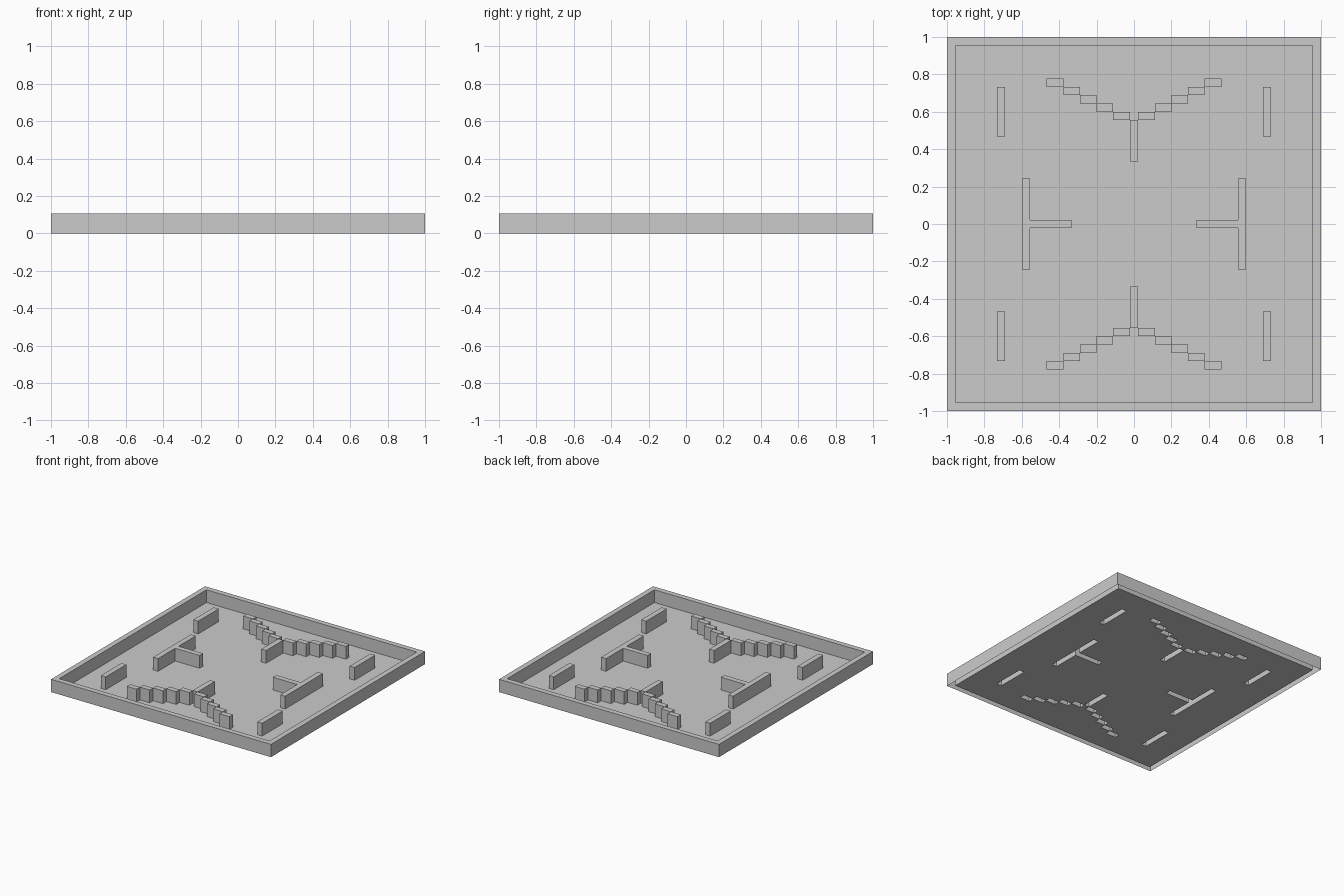
import bpy, bmesh

if "Cube" in bpy.data.objects:
    bpy.data.objects.remove(bpy.data.objects["Cube"])

N = 45               # the tray is laid out on a 45 x 45 cell grid
C = 2.0 / N          # cell size
H = 0.105            # wall height
M = N // 2           # the centre cell is (0, 0), the edge cells are +-M


def block(x0, x1, y0, y1):
    return {(x, y) for x in range(x0, x1 + 1) for y in range(y0, y1 + 1)}


def flip(cells, sx, sy):
    return {(x * sx, y * sy) for x, y in cells}


def build(name, cells, height, walled):
    """Top faces on the cells, plus side faces along their outline (open underneath)."""
    bm = bmesh.new()

    def quad(*pts):
        bm.faces.new([bm.verts.new(p) for p in pts])

    for x, y in sorted(cells):
        a, b = (x - 0.5) * C, (x + 0.5) * C
        c, d = (y - 0.5) * C, (y + 0.5) * C
        quad((a, c, height), (b, c, height), (b, d, height), (a, d, height))
        if walled:
            sides = [((0, -1), (a, c), (b, c)), ((1, 0), (b, c), (b, d)),
                     ((0, 1), (b, d), (a, d)), ((-1, 0), (a, d), (a, c))]
            for (dx, dy), p, q in sides:
                if (x + dx, y + dy) not in cells:
                    quad((*p, 0), (*q, 0), (*q, height), (*p, height))
    bmesh.ops.remove_doubles(bm, verts=bm.verts, dist=1e-4)
    mesh = bpy.data.meshes.new(name)
    bm.to_mesh(mesh)
    bm.free()
    bpy.context.collection.objects.link(bpy.data.objects.new(name, mesh))


tray = block(-M, M, -M, M)
parts = {"border_wall": tray - block(1 - M, M - 1, 1 - M, M - 1)}

# Stepped Y-shaped walls, back and front
y_wall = block(0, 0, 8, 12)
for i in range(5):
    step = block(1 + 2 * i, 2 + 2 * i, 13 + i, 13 + i)
    y_wall |= step | flip(step, -1, 1)
parts["back_y_wall"] = y_wall
parts["front_y_wall"] = flip(y_wall, 1, -1)

# T-shaped walls, right and left
t_wall = block(13, 13, -5, 5) | block(8, 12, 0, 0)
parts["right_t_wall"] = t_wall
parts["left_t_wall"] = flip(t_wall, -1, 1)

# Short straight walls near the corners
short = block(16, 16, 11, 16)
for sx, side in ((1, "right"), (-1, "left")):
    for sy, end in ((1, "back"), (-1, "front")):
        parts[f"{end}_{side}_short_wall"] = flip(short, sx, sy)

for name, cells in parts.items():
    build(name, cells, H, True)

# Thin floor, open beneath the hollow walls
build("floor", tray - set().union(*parts.values()), 0.0, False)
